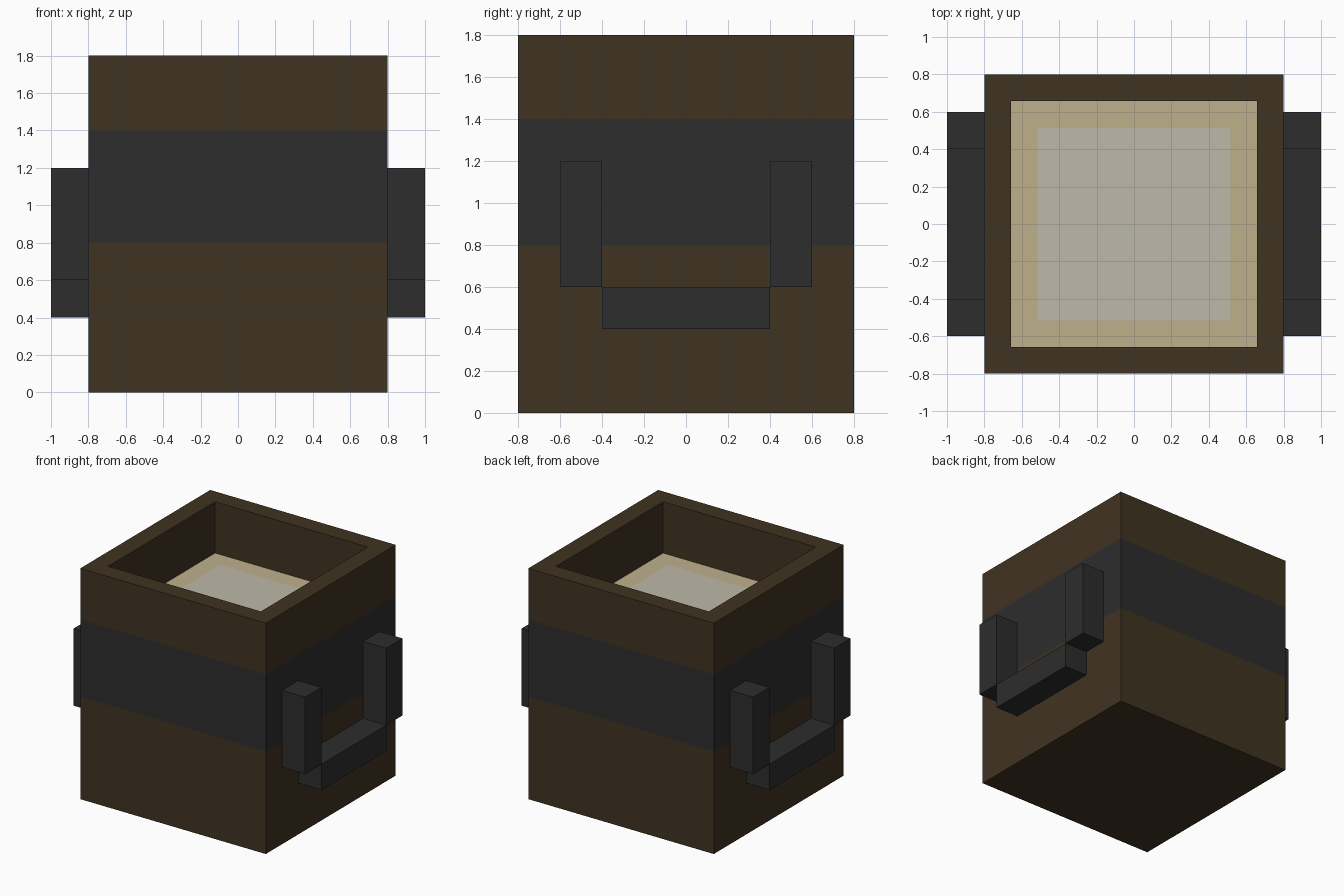
import bpy
import bmesh
from mathutils import Matrix, Vector

cube = bpy.data.objects.get("Cube")
if cube:
    bpy.data.objects.remove(cube, do_unlink=True)


def material(name, rgb):
    mat = bpy.data.materials.new(name)
    mat.use_nodes = True
    color = (*rgb, 1.0)
    mat.diffuse_color = color
    mat.node_tree.nodes["Principled BSDF"].inputs["Base Color"].default_value = color
    return mat


wood = material("dark wood", (0.051, 0.033, 0.015))
iron = material("dark iron", (0.026, 0.026, 0.026))
drink = material("tan drink", (0.52, 0.434, 0.262))
foam = material("pale foam", (0.515, 0.479, 0.392))


def add_box(bm, low, high):
    low, high = Vector(low), Vector(high)
    size = Matrix.Diagonal((*(high - low), 1.0))
    bmesh.ops.create_cube(bm, size=1.0, matrix=Matrix.Translation((low + high) / 2) @ size)


def finish(bm, name, mats):
    mesh = bpy.data.meshes.new(name)
    bm.to_mesh(mesh)
    bm.free()
    for mat in mats:
        mesh.materials.append(mat)
    obj = bpy.data.objects.new(name, mesh)
    bpy.context.collection.objects.link(obj)
    return obj


# Mug body: a box with a painted band and a hollow top
BAND = (0.8, 1.4)
bm = bmesh.new()
add_box(bm, (-0.8, -0.8, 0), (0.8, 0.8, 1.8))
for z in BAND:
    bmesh.ops.bisect_plane(bm, geom=bm.verts[:] + bm.edges[:] + bm.faces[:],
                           plane_co=(0, 0, z), plane_no=(0, 0, 1))
for face in bm.faces:
    if BAND[0] < face.calc_center_median().z < BAND[1]:
        face.material_index = 1

# Rim, recess and drink surface with its paler centre
top = max(bm.faces, key=lambda f: f.calc_center_median().z)
bmesh.ops.inset_region(bm, faces=[top], thickness=0.2)
bmesh.ops.inset_region(bm, faces=[top], thickness=0.0)
bmesh.ops.translate(bm, verts=top.verts[:], vec=(0, 0, -0.4))
top.material_index = 2
bmesh.ops.inset_region(bm, faces=[top], thickness=0.2)
top.material_index = 3
finish(bm, "mug_body", [wood, iron, drink, foam])

# Handles: two uprights and a lower bar on each side
for name, side in (("left_handle", 1), ("right_handle", -1)):
    bm = bmesh.new()
    x0, x1 = sorted((0.8 * side, 1.0 * side))
    for y in (-0.6, 0.4):
        add_box(bm, (x0, y, 0.6), (x1, y + 0.2, 1.2))
    add_box(bm, (x0, -0.4, 0.4), (x1, 0.4, 0.6))
    finish(bm, name, [iron])
